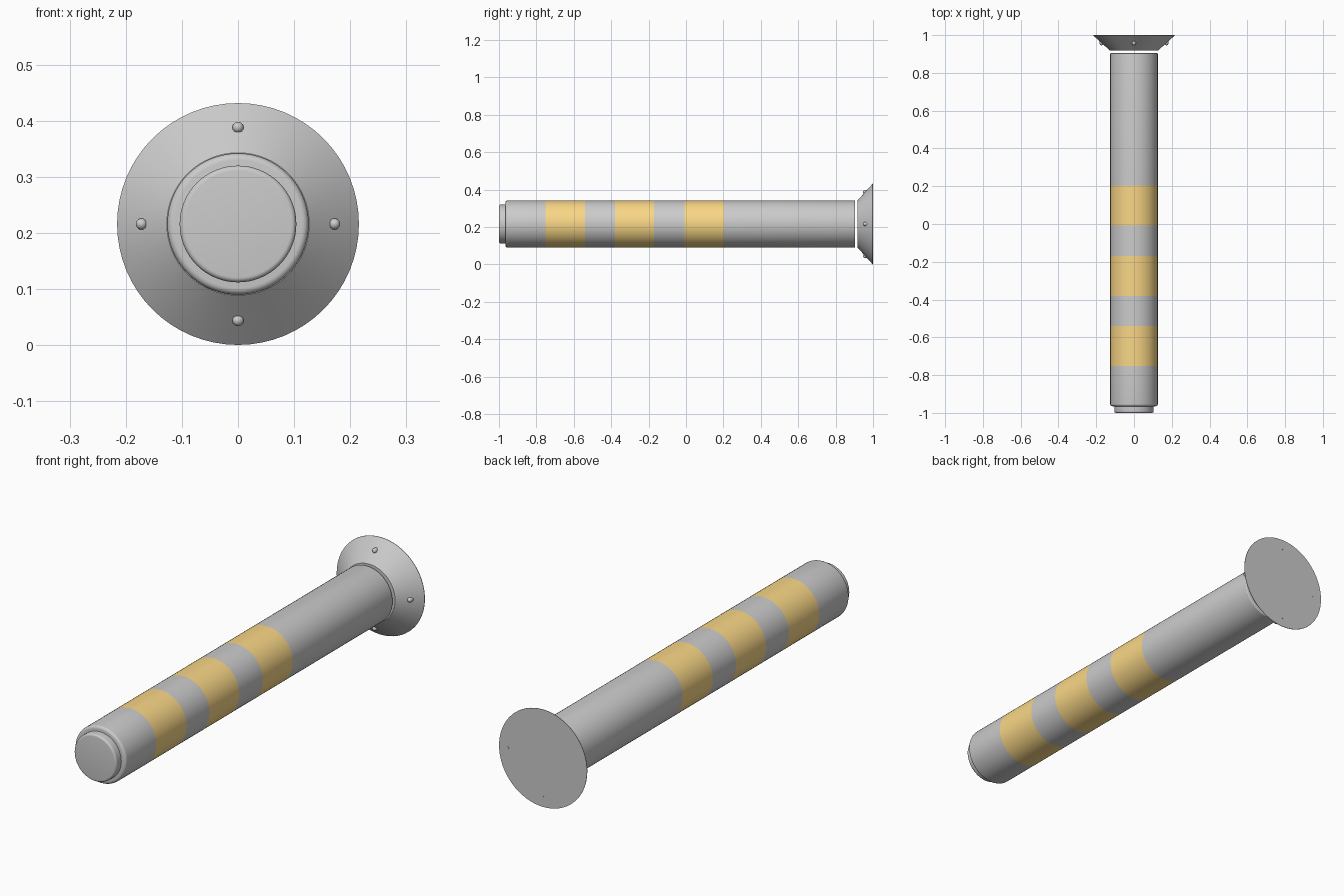
import bpy, bmesh, math

if "Cube" in bpy.data.objects:
    bpy.data.objects.remove(bpy.data.objects["Cube"])

AXIS_Z = 0.216
SIDES = 64


def lathe(name, profile, sides=SIDES, x=0.0, z=AXIS_Z, material=None, bands=()):
    """Revolve (y, radius) points around an axis along y; ends are capped."""
    bm = bmesh.new()
    rings = []
    for y, r in profile:
        rings.append([bm.verts.new((x + r * math.cos(2 * math.pi * i / sides), y,
                                    z + r * math.sin(2 * math.pi * i / sides)))
                      for i in range(sides)])
    for k in range(len(rings) - 1):
        mid = (profile[k][0] + profile[k + 1][0]) / 2
        for i in range(sides):
            j = (i + 1) % sides
            f = bm.faces.new((rings[k][i], rings[k][j], rings[k + 1][j], rings[k + 1][i]))
            f.material_index = int(any(a < mid < b for a, b in bands))
    bm.faces.new(rings[0])
    bm.faces.new(rings[-1])
    bmesh.ops.recalc_face_normals(bm, faces=bm.faces)
    me = bpy.data.meshes.new(name)
    bm.to_mesh(me)
    bm.free()
    ob = bpy.data.objects.new(name, me)
    bpy.context.collection.objects.link(ob)
    if material:
        me.materials.append(None)
        me.materials.append(material)
    bpy.ops.object.select_all(action='DESELECT')
    ob.select_set(True)
    bpy.context.view_layer.objects.active = ob
    bpy.ops.object.shade_smooth_by_angle(angle=math.radians(35))
    return ob


def fillet(y, r, size, direction, steps=5):
    """Rounded rim from the end face at y out to radius r."""
    return [(y + direction * size * (1 - math.sin(t)), r - size * (1 - math.cos(t)))
            for t in (math.pi / 2 * (1 - i / steps) for i in range(steps + 1))]


yellow = bpy.data.materials.new("reflective_yellow")
yellow.diffuse_color = (0.95, 0.68, 0.24, 1)
yellow.use_nodes = True
yellow.node_tree.nodes["Principled BSDF"].inputs["Base Color"].default_value = yellow.diffuse_color

# Post with three reflective bands
bands = [(-0.752, -0.54), (-0.38, -0.17), (-0.007, 0.203)]
post = fillet(-0.965, 0.126, 0.012, 1)
post += [(y, 0.126) for band in bands for y in band]
post += fillet(0.904, 0.126, 0.004, -1)[::-1]
lathe("post", post, material=yellow, bands=bands)

# End cap
lathe("end_cap", fillet(-1.0, 0.104, 0.009, 1) + [(-0.96, 0.104)])

# Conical base flange, separated from the post by a narrow gap
lathe("base_flange", [(0.918, 0.127), (0.998, 0.2155), (1.0, 0.2155)])

# Domed bolts passing through the flange
for n in range(4):
    a = n * math.pi / 2
    dome = [(0.956 - 0.010 * math.cos(t), 0.010 * math.sin(t))
            for t in (0.15, 0.5, 0.9, 1.25, math.pi / 2)]
    lathe(f"bolt_{n + 1}", dome + [(0.985, 0.010), (0.985, 0.005), (1.001, 0.005)], sides=16,
          x=0.172 * math.cos(a), z=AXIS_Z + 0.172 * math.sin(a))
